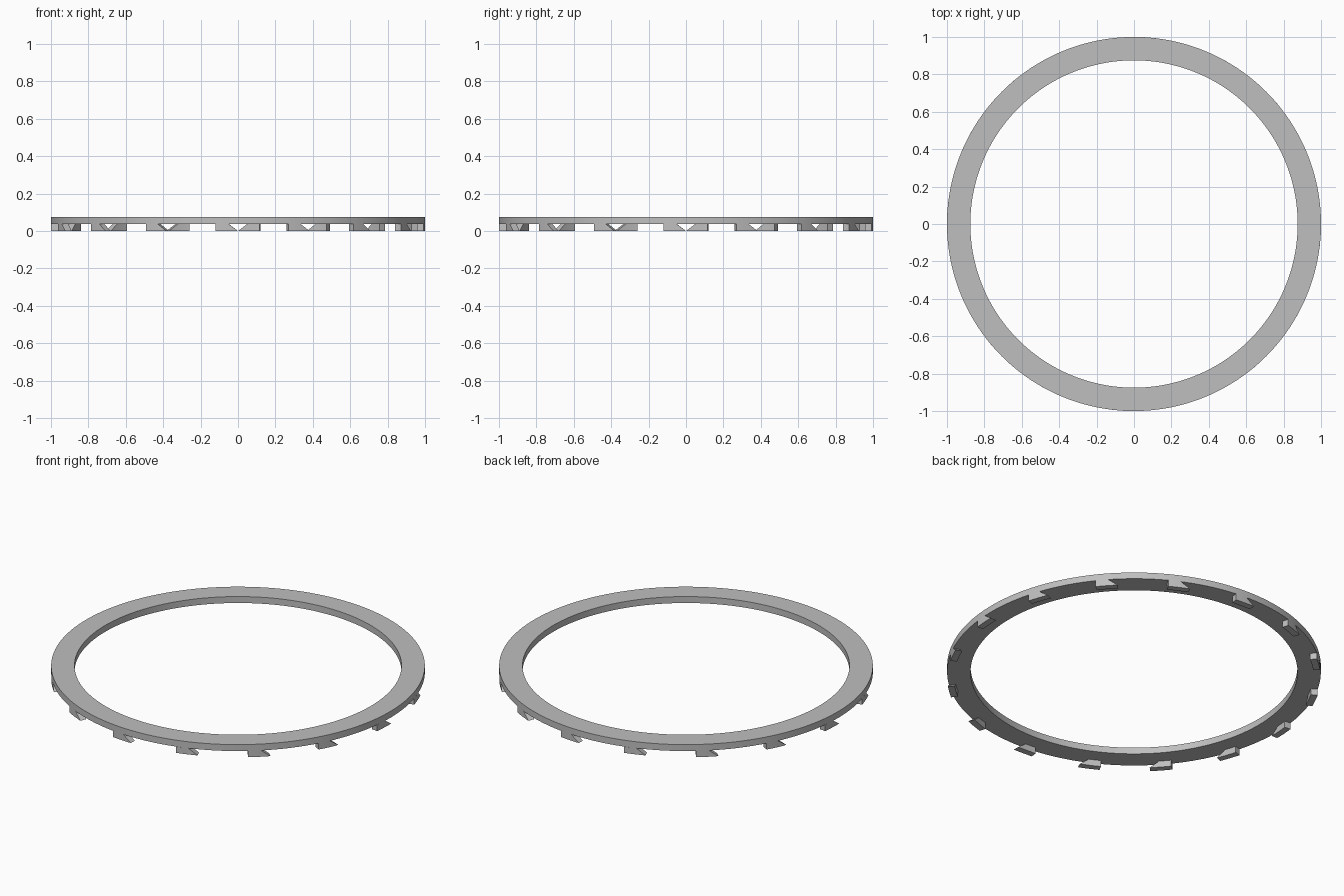
import bpy, bmesh
from math import radians, pi, sin, cos

cube = bpy.data.objects.get("Cube")
if cube:
    bpy.data.objects.remove(cube)

OUTER, INNER, TOOTH_INNER = 1.0, 0.875, 0.963
TOP, BASE = 0.075, 0.037
TEETH, SEGMENTS = 16, 192

grey = bpy.data.materials.new("plain_grey")
grey.use_nodes = True
colour = (0.52, 0.52, 0.52, 1)
grey.diffuse_color = colour
grey.node_tree.nodes["Principled BSDF"].inputs["Base Color"].default_value = colour


def point(r, angle, z):
    """Position at an angle measured anticlockwise from the front."""
    return (r * sin(angle), -r * cos(angle), z)


def make_object(name, bm):
    bmesh.ops.recalc_face_normals(bm, faces=bm.faces)
    mesh = bpy.data.meshes.new(name)
    bm.to_mesh(mesh)
    bm.free()
    mesh.materials.append(grey)
    obj = bpy.data.objects.new(name, mesh)
    bpy.context.collection.objects.link(obj)
    bpy.ops.object.select_all(action="DESELECT")
    obj.select_set(True)
    bpy.context.view_layer.objects.active = obj
    bpy.ops.object.shade_smooth_by_angle(angle=radians(30))
    return obj


def bridge(bm, sections, closed=False):
    """Join consecutive four-point sections with quads."""
    pairs = list(zip(sections, sections[1:]))
    if closed:
        pairs.append((sections[-1], sections[0]))
    for a, b in pairs:
        for i in range(4):
            j = (i + 1) % 4
            bm.faces.new((a[i], a[j], b[j], b[i]))
    if not closed:
        bm.faces.new(sections[0])
        bm.faces.new(sections[-1])


# Flat ring
bm = bmesh.new()
profile = [(INNER, BASE), (OUTER, BASE), (OUTER, TOP), (INNER, TOP)]
bridge(bm, [[bm.verts.new(point(r, 2 * pi * k / SEGMENTS, z)) for r, z in profile]
            for k in range(SEGMENTS)], closed=True)
make_object("ring", bm)

# Hooked teeth: square at one end, undercut to a sharp tip at the other
LENGTH, UNDERCUT, STEPS = radians(6.9), radians(2.9), 5
for n in range(TEETH):
    tip = 2 * pi * n / TEETH
    bm = bmesh.new()
    sections = []
    for k in range(STEPS + 1):
        t = k / STEPS
        low = tip - LENGTH * (1 - t)
        high = tip - LENGTH + (LENGTH - UNDERCUT) * t
        sections.append([bm.verts.new(point(r, a, z)) for r, a, z in (
            (TOOTH_INNER, low, 0), (OUTER, low, 0),
            (OUTER, high, BASE), (TOOTH_INNER, high, BASE))])
    bridge(bm, sections)
    make_object(f"hook_tooth_{n + 1}", bm)
